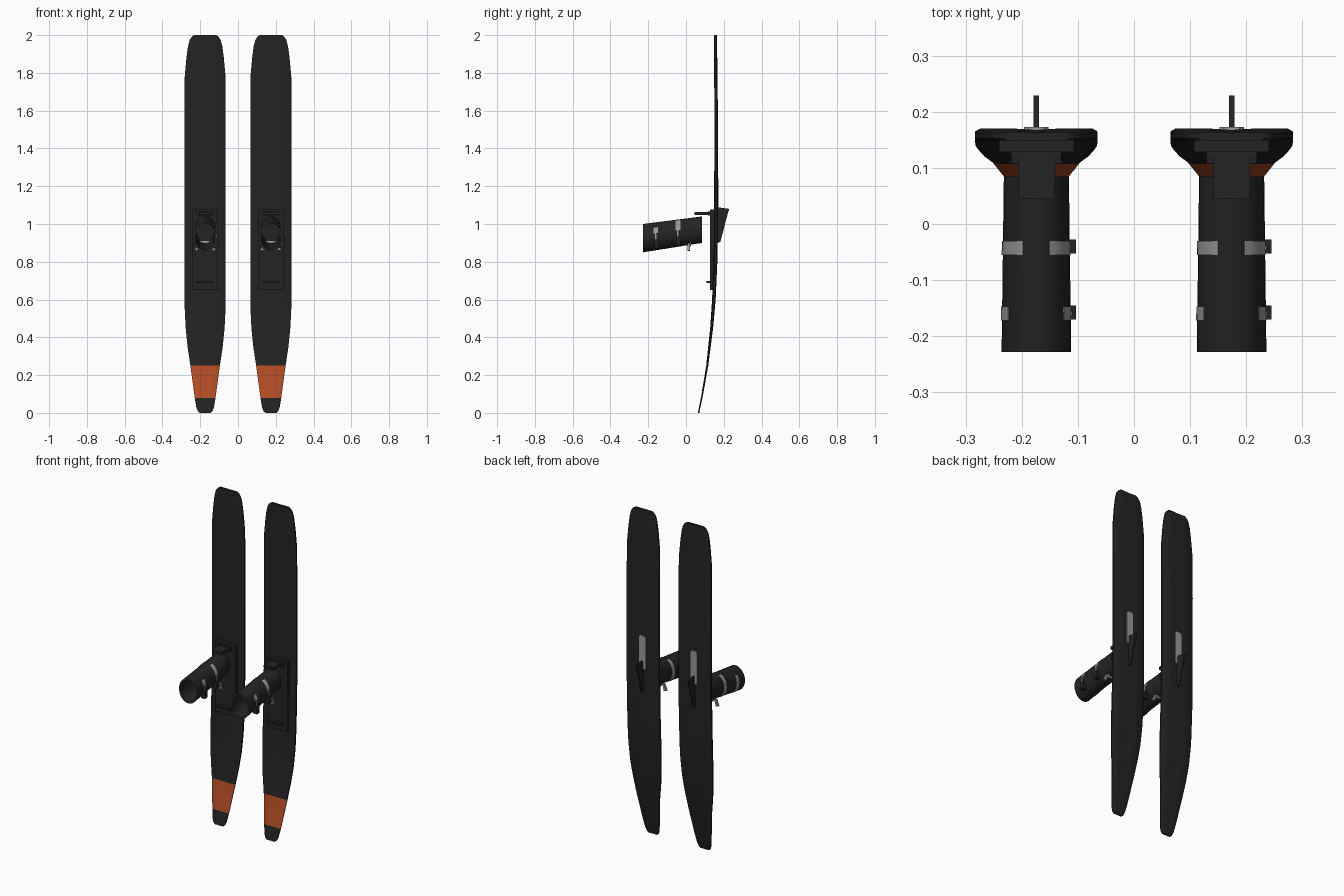
import bpy, bmesh, math

if "Cube" in bpy.data.objects:
    bpy.data.objects.remove(bpy.data.objects["Cube"])


def material(name, rgb):
    m = bpy.data.materials.new(name)
    m.diffuse_color = (*rgb, 1)
    m.use_nodes = True
    m.node_tree.nodes["Principled BSDF"].inputs["Base Color"].default_value = m.diffuse_color
    return m


BLACK = material("matte black", (0.017, 0.017, 0.017))
DARK = material("dark grey", (0.045, 0.045, 0.047))
ORANGE = material("burnt orange", (0.46, 0.075, 0.018))
SILVER = material("silver grey", (0.32, 0.32, 0.335))


def lerp(table, v):
    for (a, p), (b, q) in zip(table, table[1:]):
        if v <= b:
            return p + (q - p) * (v - a) / (b - a)
    return table[-1][1]


def finish(bm, name, mats, smooth=False):
    bmesh.ops.recalc_face_normals(bm, faces=bm.faces)
    me = bpy.data.meshes.new(name)
    bm.to_mesh(me)
    bm.free()
    ob = bpy.data.objects.new(name, me)
    bpy.context.collection.objects.link(ob)
    for m in mats:
        me.materials.append(m)
    if smooth:
        bpy.ops.object.select_all(action='DESELECT')
        ob.select_set(True)
        bpy.context.view_layer.objects.active = ob
        bpy.ops.object.shade_smooth_by_angle(angle=math.radians(35))
    return ob


def loft(rings, name, mats, closed=False, smooth=True):
    """Skin rings of points; capped at both ends unless the loft loops round."""
    bm = bmesh.new()
    vs = [[bm.verts.new(p) for p in r] for r in rings]
    n = len(vs[0])
    pairs = list(zip(vs, vs[1:])) + ([(vs[-1], vs[0])] if closed else [])
    for a, b in pairs:
        for i in range(n):
            j = (i + 1) % n
            bm.faces.new((a[i], a[j], b[j], b[i]))
    if not closed:
        bm.faces.new(vs[0])
        bm.faces.new(vs[-1])
    return finish(bm, name, mats, smooth)


def box(name, x, y, z, mat):
    return loft([[(a, y[0], z[0]), (a, y[1], z[0]), (a, y[1], z[1]), (a, y[0], z[1])]
                 for a in x], name, [mat], smooth=False)


def prism(name, yz, x0, x1, mat):
    return loft([[(x, y, z) for y, z in yz] for x in (x0, x1)], name, [mat], smooth=False)


# ski outline, rocker and thickness along its height
WIDTH = [(0, .028), (.008, .038), (.03, .047), (.08, .055), (.25, .078), (.35, .093),
         (.45, .103), (.55, .108), (.65, .109), (1.7, .109), (1.78, .108), (1.88, .099),
         (1.94, .091), (1.975, .082), (1.992, .070), (2, .058)]
FRONT = [(0, .063), (.08, .079), (.25, .107), (.45, .128), (.6, .138), (.8, .146),
         (1, .149), (1.5, .150), (2, .149)]
THICK = [(0, .007), (.25, .011), (.6, .019), (1, .021), (1.5, .020), (2, .015)]


def ski(side, cx):
    zs = sorted({z for t in (WIDTH, FRONT) for z, _ in t} | {.16, .7, .9, 1.2, 1.35})
    rings = []
    for z in zs:
        w, f, t = lerp(WIDTH, z), lerp(FRONT, z), lerp(THICK, z)
        front = [(u, f + (.25 * t if abs(u) == 1 else 0)) for u in (-1, -.92, -.4, 0, .4, .92, 1)]
        back = [(u, f + t * k) for u, k in ((1, .75), (.92, 1), (.35, 1), (0, .88),
                                            (-.35, 1), (-.92, 1), (-1, .75))]
        rings.append([(cx + u * w, y, z) for u, y in front + back])
    ob = loft(rings, side + "_ski", [BLACK, ORANGE])
    # orange band on the front of the tip
    for p in ob.data.polygons:
        if .08 < p.center.z < .25 and p.normal.y < -.2:
            p.material_index = 1


# boot tube: slightly tilted tapered ellipse
Y0, Y1 = -.228, .085


def tube_pt(cx, y, deg, off=0):
    k = (y - Y0) / (Y1 - Y0)
    a = math.radians(deg)
    return (cx + (.062 - .004 * k + off) * math.cos(a), y,
            .925 + .045 * k + (.075 - .005 * k + off) * math.sin(a))


def boot(side, cx):
    angs = [i * 360 / 32 for i in range(32)]
    sect = [(Y0, 0), (Y1, 0), (Y1, -.009), (Y0, -.009)]
    ob = loft([[tube_pt(cx, y, a, o) for a in angs] for y, o in sect],
              side + "_boot_tube", [BLACK, DARK], closed=True)
    for p in ob.data.polygons:           # paler open rim
        if p.center.y < Y0 + .001:
            p.material_index = 1


def strap(name, cx, y0, y1, a0, a1, mat=SILVER, off=.002):
    n = max(2, round((a1 - a0) / 11))
    rings = []
    for i in range(n + 1):
        a = a0 + (a1 - a0) * i / n
        rings.append([tube_pt(cx, y0, a, -.001), tube_pt(cx, y1, a, -.001),
                      tube_pt(cx, y1, a, off), tube_pt(cx, y0, a, off)])
    loft(rings, name, [mat])


for side, cx in (("left", -.174), ("right", .174)):
    ski(side, cx)
    boot(side, cx)

    # straps and buckles
    for label, y0, y1, left, right in (("lower", -.055, -.03, 113, 68),
                                       ("upper", -.172, -.147, 143, 38)):
        n = side + "_" + label
        strap(n + "_strap_outer", cx, y0, y1, left, 235)
        strap(n + "_strap_inner", cx, y0, y1, 12, right)
        ym = (y0 + y1) / 2
        zc = tube_pt(cx, ym, 0)[2]
        box(n + "_buckle", (cx + .045, cx + .071), (y0 + .002, y1 + .002), (zc - .062, zc - .018), BLACK)
        strap(n + "_buckle_lever", cx, ym - .004, ym + .004, -18, 14, SILVER, .004)

    # silver bracket through the underside of the boot
    bz = [(-.036, .912), (.036, .912), (.022, .882), (-.022, .882)]
    loft([[(cx + x, y, z) for x, z in bz] for y in (.014, .026)],
         side + "_bracket_plate", [SILVER], smooth=False)
    for s, leg in ((-1, "outer"), (1, "inner")):
        loft([[(cx + s * x, y, z) for x, z in ((.030, .900), (.042, .898), (.056, .860), (.040, .858))]
              for y in (.008, .022)], side + "_bracket_leg_" + leg, [SILVER], smooth=False)

    # binding plate with its pads
    box(side + "_binding_plate", (cx - .067, cx + .067), (.128, .15), (.65, 1.078), BLACK)
    box(side + "_upper_pad", (cx - .045, cx + .045), (.116, .130), (1.044, 1.066), BLACK)
    box(side + "_heel_shelf", (cx - .033, cx + .033), (.045, .130), (1.047, 1.064), BLACK)
    box(side + "_lower_bar", (cx - .045, cx + .045), (.108, .130), (.688, .698), BLACK)

    # rear fin and its mounting plate
    prism(side + "_fin", [(.155, 1.09), (.229, 1.08), (.222, 1.06), (.182, .905), (.155, .895)],
          cx - .005, cx + .005, BLACK)
    loft([[(cx + x, y, z) for x, z in ((-.022, 1.04), (.022, 1.04), (.022, 1.23), (.014, 1.24),
                                       (-.014, 1.24), (-.022, 1.23))]
          for y in (.165, .1725)], side + "_fin_mount", [SILVER], smooth=False)
